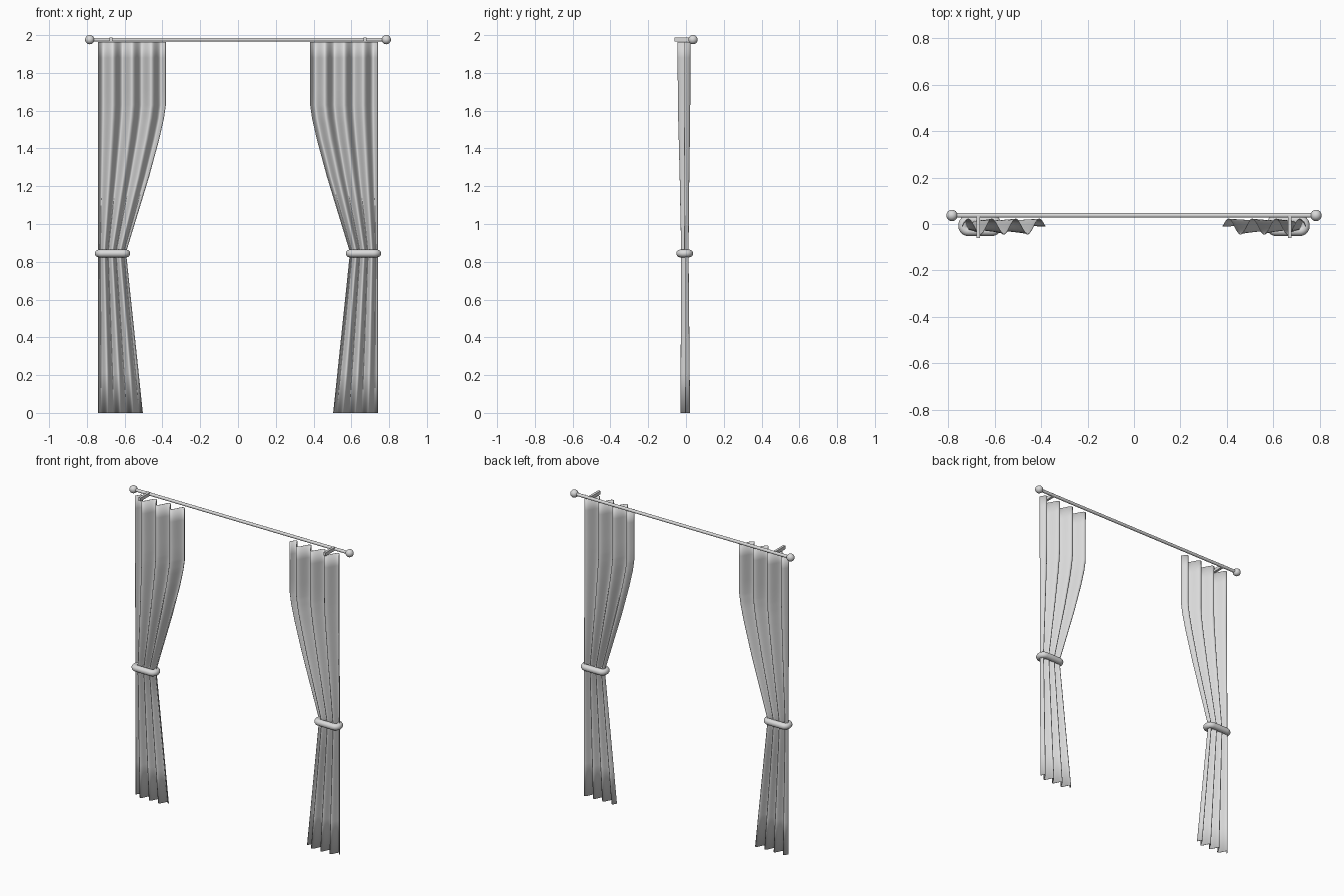
import bpy, bmesh, math

if "Cube" in bpy.data.objects:
    bpy.data.objects.remove(bpy.data.objects["Cube"])

gray = bpy.data.materials.new("light_gray")
gray.diffuse_color = (0.7, 0.7, 0.7, 1)
gray.use_nodes = True
gray.node_tree.nodes["Principled BSDF"].inputs["Base Color"].default_value = gray.diffuse_color


def finish(ob, name, smooth=True):
    ob.name = name
    ob.data.materials.clear()
    ob.data.materials.append(gray)
    if smooth:
        bpy.ops.object.select_all(action='DESELECT')
        ob.select_set(True)
        bpy.context.view_layer.objects.active = ob
        bpy.ops.object.shade_smooth_by_angle(angle=math.radians(50))
    return ob


def grid_object(name, rows, closed=False):
    """Skin a list of point rows; closed joins both directions into a ring."""
    bm = bmesh.new()
    vs = [[bm.verts.new(p) for p in row] for row in rows]
    n, m = len(vs), len(vs[0])
    for i in range(n if closed else n - 1):
        for j in range(m if closed else m - 1):
            k, l = (i + 1) % n, (j + 1) % m
            bm.faces.new((vs[i][j], vs[i][l], vs[k][l], vs[k][j]))
    bmesh.ops.recalc_face_normals(bm, faces=bm.faces)
    me = bpy.data.meshes.new(name)
    bm.to_mesh(me)
    bm.free()
    ob = bpy.data.objects.new(name, me)
    bpy.context.collection.objects.link(ob)
    return finish(ob, name)


# Curtain profile: height, width, fold depth, fold centre in y
PROFILE = [(0.0, 0.235, 0.024, -0.004), (0.85, 0.146, 0.018, -0.006),
           (1.05, 0.207, 0.021, -0.007), (1.25, 0.268, 0.024, -0.008),
           (1.45, 0.322, 0.028, -0.009), (1.56, 0.347, 0.030, -0.010),
           (1.63, 0.357, 0.031, -0.010), (1.963, 0.357, 0.033, -0.011)]
FOLDS = 3.5
OUTER = 0.74


def curtain(name, side):
    rows = []
    for a, b in zip(PROFILE, PROFILE[1:]):
        for s in range(4):
            rows.append([p + (q - p) * s / 4 for p, q in zip(a, b)])
    rows.append(PROFILE[-1])
    n = 84
    pts = [[(side * (OUTER - w * i / n),
             c + d * math.sin(2 * math.pi * FOLDS * i / n), z)
            for i in range(n + 1)] for z, w, d, c in rows]
    ob = grid_object(name, pts)
    mod = ob.modifiers.new("cloth_thickness", 'SOLIDIFY')
    mod.thickness = 0.003
    mod.offset = 0


def tieback(name, side):
    # Rounded-rectangle loop swept with a round section
    hx, hy, r, tube = 0.073, 0.024, 0.022, 0.0205
    path = []
    for q, (sx, sy) in enumerate([(1, 1), (-1, 1), (-1, -1), (1, -1)]):
        for k in range(9):
            t = math.pi / 2 * (q + k / 8)
            path.append((sx * (hx - r), sy * (hy - r), math.cos(t), math.sin(t)))
    rows = []
    for cx, cy, nx, ny in path:
        ring = []
        for k in range(16):
            t = 2 * math.pi * k / 16
            d = r + tube * math.cos(t)
            ring.append((side * 0.664 + cx + nx * d, -0.007 + cy + ny * d,
                         0.844 + tube * math.sin(t)))
        rows.append(ring)
    grid_object(name, rows, closed=True)


# Rod
ROD_Y, ROD_Z = 0.037, 1.976
bpy.ops.mesh.primitive_cylinder_add(vertices=24, radius=0.010, depth=1.54,
                                    location=(0, ROD_Y, ROD_Z),
                                    rotation=(0, math.pi / 2, 0))
finish(bpy.context.object, "curtain_rod")

for side, label in ((-1, "left"), (1, "right")):
    curtain(label + "_curtain", side)
    tieback(label + "_tieback", side)
    # Ball finial
    bpy.ops.mesh.primitive_uv_sphere_add(segments=24, ring_count=16, radius=0.0245,
                                         location=(side * 0.785, ROD_Y, ROD_Z))
    finish(bpy.context.object, label + "_finial")
    # Bracket arm
    bpy.ops.mesh.primitive_cube_add(size=1, location=(side * 0.672, -0.011, 1.977))
    ob = bpy.context.object
    ob.scale = (0.016, 0.1, 0.022)
    finish(ob, label + "_bracket", smooth=False)
